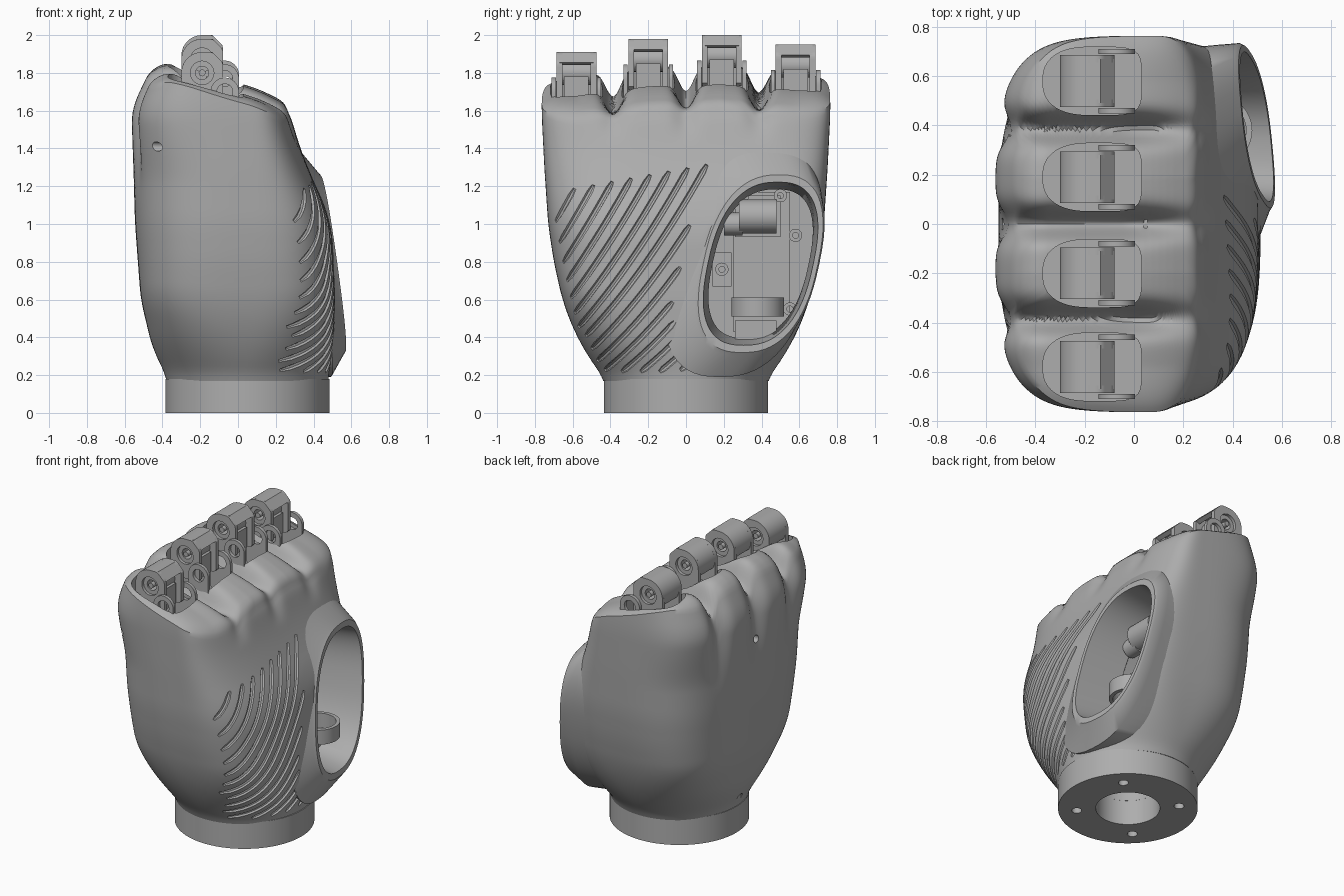
import bpy, bmesh, math
from mathutils import Vector
from mathutils.bvhtree import BVHTree

if "Cube" in bpy.data.objects:
    bpy.data.objects.remove(bpy.data.objects["Cube"], do_unlink=True)

grey = bpy.data.materials.new("matte_grey")
grey.use_nodes = True
grey.diffuse_color = (0.42, 0.42, 0.42, 1)
grey.node_tree.nodes["Principled BSDF"].inputs["Base Color"].default_value = grey.diffuse_color
made = []


# ---------- helpers ----------
def build(name, parts):
    """Make one object from lofted parts: (loops, closed)."""
    bm = bmesh.new()
    for loops, closed in parts:
        rows = [[bm.verts.new(p) for p in loop] for loop in loops]
        for r, s in zip(rows, rows[1:] + (rows[:1] if closed else [])):
            for i in range(len(r)):
                j = (i + 1) % len(r)
                bm.faces.new((r[i], r[j], s[j], s[i]))
        if not closed:
            bm.faces.new(rows[0][::-1])
            bm.faces.new(rows[-1])
    bmesh.ops.recalc_face_normals(bm, faces=bm.faces)
    mesh = bpy.data.meshes.new(name)
    bm.to_mesh(mesh)
    bm.free()
    mesh.materials.append(grey)
    ob = bpy.data.objects.new(name, mesh)
    bpy.context.collection.objects.link(ob)
    made.append(ob)
    return ob


def circ(axis, c, r, n=32):
    out = []
    for i in range(n):
        u, v = r * math.cos(math.tau * i / n), r * math.sin(math.tau * i / n)
        d = {"x": (0, u, v), "y": (u, 0, v), "z": (u, v, 0)}[axis]
        out.append(Vector(c) + Vector(d))
    return out


def rod(axis, c, r, length, n=32, bore=0):
    d = Vector([length / 2 if a == axis else 0 for a in "xyz"])
    lo, hi = Vector(c) - d, Vector(c) + d
    if bore:
        return [circ(axis, lo, r, n), circ(axis, hi, r, n),
                circ(axis, hi, bore, n), circ(axis, lo, bore, n)], True
    return [circ(axis, lo, r, n), circ(axis, hi, r, n)], False


def box(c, s):
    x, y, z = c
    a, b, h = (v / 2 for v in s)
    return [[(x - a, y - b, k), (x + a, y - b, k), (x + a, y + b, k), (x - a, y + b, k)]
            for k in (z - h, z + h)], False


def interp(table, v):
    if v <= table[0][0]:
        return table[0][1]
    for (a, p), (b, q) in zip(table, table[1:]):
        if v <= b:
            return p + (q - p) * (v - a) / (b - a)
    return table[-1][1]


def soft(table, v):
    return sum(interp(table, v + d * .03) for d in range(-2, 3)) / 5


def smooth(lo, hi, v):
    t = min(1, max(0, (v - lo) / (hi - lo)))
    return t * t * (3 - 2 * t)


def cut(ob, parts):
    tool = build("cutter", parts)
    made.remove(tool)
    tool.hide_render = True
    mod = ob.modifiers.new("cut", "BOOLEAN")
    mod.operation, mod.solver, mod.object = "DIFFERENCE", "EXACT", tool
    deps = bpy.context.evaluated_depsgraph_get()
    mesh = bpy.data.meshes.new_from_object(ob.evaluated_get(deps))
    ob.modifiers.clear()
    if len(mesh.polygons) >= len(ob.data.polygons) * 0.5:
        ob.data = mesh
    bpy.data.objects.remove(tool, do_unlink=True)


# ---------- palm shell ----------
X0, Z0 = 0.05, 0.17
BACK = [(.17, -.37), (.35, -.455), (.6, -.515), (1, -.545), (1.6, -.565), (1.75, -.5), (1.9, -.42)]
FRONT = [(.17, .475), (.35, .505), (.6, .515), (.95, .5), (1.1, .46), (1.25, .39), (1.4, .33), (1.6, .27), (1.75, .15)]
HALF = [(.17, .425), (.3, .52), (.45, .6), (.6, .655), (.8, .7), (1, .73), (1.3, .75), (1.6, .765), (1.8, .76)]
CROWN = [(-.5, 1.77), (-.42, 1.83), (-.3, 1.81), (-.05, 1.73), (.1, 1.69), (.28, 1.6), (.4, 1.5)]
FINGERS = [(-.58, -.03, 1.91), (-.2, .02, 1.98), (.19, .03, 2.0), (.58, 0, 1.95)]
VALLEYS = (-.385, 0, .385)


def valley(y, width):
    return max(math.exp(-((y - g) / width) ** 2) for g in VALLEYS)


def rim_x(y, z):
    return .495 - .12 * (z - .8) - .09 * (y - .42)


def section(z, ang):
    c, s = math.cos(ang), math.sin(ang)
    a = soft(FRONT, z) - X0 if c > 0 else X0 - soft(BACK, z)
    n = 2 + smooth(.17, .7, z) * (2.3 if c > 0 and s > 0 else 1.2)
    n += .8 * smooth(1.2, 1.6, z) * smooth(0, .5, -c)
    r = (abs(c / a) ** n + abs(s / soft(HALF, z)) ** n) ** (-1 / n)
    x, y = X0 + r * c, r * s
    if c < 0:
        x += .07 * valley(y, .075) * smooth(1.1, 1.75, z) * min(1, -c * 2)
    else:
        x -= .04 * valley(y, .06) * smooth(1.4, 1.65, z) * min(1, c * 2)
    if y > 0:
        x = min(x, rim_x(y, z) - .01)
    return x, y


def crown(x, y, k):
    lift = interp([f[:2] for f in FINGERS], y)
    depth = .14 - .1 * smooth(-.05, .28, x)
    return soft(CROWN, x) + lift - depth * valley(y, .055) - .04 * k ** 14


N, RINGS, CAP = 240, 60, 44
angles = [math.tau * i / N for i in range(N)]
tops = []
for ang in angles:
    z = 1.7
    for _ in range(8):
        z = crown(*section(z, ang), 1)
    tops.append(z)
loops = []
for j in range(RINGS + 1):
    zs = [Z0 + j / RINGS * (t - Z0) for t in tops]
    loops.append([(*section(z, a), z) for z, a in zip(zs, angles)])
edge = loops[-1]
for j in range(1, CAP):
    k = 1 - j / CAP
    pts = [(X0 + (p[0] - X0) * k, p[1] * k) for p in edge]
    loops.append([(x, y, crown(x, y, k)) for x, y in pts])
palm = build("palm_shell", [(loops, False)])
bm = bmesh.new()
bm.from_mesh(palm.data)
skin = BVHTree.FromBMesh(bm)
bm.free()


# ---------- thumb opening, finger sockets, wrist bore, screw holes ----------
def egg(scale, xfun, shift=0):
    out = []
    for i in range(64):
        c, s = math.cos(math.tau * i / 64), math.sin(math.tau * i / 64)
        c, s = (math.copysign(abs(v) ** .8, v) for v in (c, s))
        y = .395 - shift + scale * (.31 * c + .1 * s)
        z = .79 + scale * .48 * s
        out.append((xfun(y, z), y, z))
    return out


def socket(y):
    shape = []
    for a in angles[::4]:
        c, s = math.cos(a), math.sin(a)
        n = 2.5 if c < 0 else 5
        r = (abs(c / .2) ** n + abs(s / .138) ** n) ** (-1 / n)
        shape.append((-.17 + r * c, y + r * s))
    return [[(*p, z) for p in shape] for z in (1.5, 2.1)], False


pockets = [([egg(.98, lambda y, z: .9), egg(.82, lambda y, z: .02)], False),
           rod("z", (X0, 0, .2), .2, .26)]
pockets += [socket(f[0]) for f in FINGERS]
pockets += [rod("x", (-.5, y, z), .025, .2, 16) for y, z in ((0, 1.37), (-.65, 1.41), (0, .25))]
cut(palm, pockets)

# ---------- curved grip grooves ----------
inner_ends = (.02, -.03, -.07, -.06, 0, .06, .09)
grooves = []
for i in range(16):
    y0, z0 = -.69 + .1 * i, 1.17 + .018 * min(i, 8)
    y = y0 if i < 9 else inner_ends[i - 9]
    path = []
    while True:
        s = y0 - y
        z = z0 - 1.8 * s + .6 * s * s
        hit, normal, _, _ = skin.ray_cast(Vector((2, y, z)), Vector((-1, 0, 0)))
        if hit is None or abs(y) > .96 * interp(HALF, z) or z < .21:
            break
        path.append((hit, normal))
        y -= .02
    if len(path) < 3:
        continue
    tube = []
    for k, (p, nrm) in enumerate(path):
        t = (path[min(k + 1, len(path) - 1)][0] - path[max(k - 1, 0)][0]).normalized()
        side = nrm.cross(t).normalized()
        up = t.cross(side)
        r = .009 if k in (0, len(path) - 1) else .016
        tube.append([p + r * (math.cos(math.tau * m / 8) * side + math.sin(math.tau * m / 8) * up)
                     for m in range(8)])
    grooves.append((tube, False))
cut(palm, grooves)

# ---------- thumb rim, flared into the palm ----------
build("thumb_rim", [([egg(.82, lambda y, z: rim_x(y, z) - .3), egg(.9, rim_x),
                      egg(.98, rim_x), egg(1.02, lambda y, z: rim_x(y, z) - .015, .005),
                      egg(1.25, lambda y, z: rim_x(y, z) - .1, .09),
                      egg(1.15, lambda y, z: rim_x(y, z) - .45, .09)], True)])

# ---------- thumb drive inside the opening ----------
build("drive_plate", [box((.05, .4, .8), (.06, .3, .74))])
build("thumb_motor", [rod("y", (.2, .38, 1.04), .09, .2), rod("y", (.2, .25, 1.0), .06, .1),
                      box((.1, .38, 1.04), (.1, .24, .22))])
build("thumb_ring", [rod("z", (.34, .38, .56), .14, .1, 48, .115)])
build("gear_box", [box((.2, .37, .42), (.24, .22, .14)), box((.16, .38, .56), (.16, .26, .1))])
build("mounting_tab", [box((.12, .19, .76), (.1, .1, .18))])
build("screw_bosses", [rod("x", (.12, y, z), .035, .14, 20, .016)
                       for y, z in ((.19, .76), (.58, .94), (.55, .55), (.3, 1.15), (.5, 1.15))])

# ---------- wrist collar ----------
collar = build("wrist_collar", [rod("z", (X0, 0, .09), .435, .18, 96, .2)])
cut(collar, [rod("z", (X0 + .32 * math.cos(a), .32 * math.sin(a), 0), .032, .16, 16)
             for a in (math.pi * (k / 2 + .25) for k in range(4))])


# ---------- knuckles ----------
def plate(cx, cz, y, thick, R, stem, hole, square_front):
    def loop(yy, radius):
        out = []
        for i in range(48):
            c, s = math.cos(math.tau * i / 48), math.sin(math.tau * i / 48)
            r = radius or R
            if not radius and s < -1e-6:
                r = min(R / max(abs(c), 1e-6), stem / abs(s))
            elif not radius and square_front and c > 0:
                r = R * min(1 / max(c, 1e-6), 1 / max(s, 1e-6), 1.5 / (c + s))
            out.append((cx + r * c, yy, cz + r * s))
        return out
    a, b = y - thick / 2, y + thick / 2
    return [loop(a, 0), loop(b, 0), loop(b, hole), loop(a, hole)], True


def hood(cx, cz, y, R, half):
    arc = [math.radians(a) for a in range(90, 211, 8)]
    q = R - .028
    line = [(R, R * .5), (R * .5, R)] + [(R * math.cos(a), R * math.sin(a)) for a in arc]
    line += [(q * math.cos(a), q * math.sin(a)) for a in arc[::-1]] + [(q * .5, q), (q, q * .5)]
    return [[(cx + u, yy, cz + v) for u, v in line] for yy in (y - half, y + half)], False


for label, (y, _, top) in zip(("first", "second", "third", "fourth"), FINGERS):
    cx, cz, R = -.19, top - .11, .11
    cheeks = [plate(cx, cz, y + s * .09, .03, R, .16, .062, True) for s in (-1, 1)]
    build(label + "_knuckle", cheeks + [hood(cx, cz, y, R, .09),
                                        box((cx + .05, y, cz - .09), (.06, .13, .14))])
    build(label + "_hinge_pin", [rod("y", (cx, y, cz), .064, .17, 32, .035),
                                 rod("y", (cx, y, cz), .018, .19, 16)])
    build(label + "_hinge_ears", [plate(-.07, cz - .1, y + s * .12, .022, .075, .2, .042, False)
                                  for s in (-1, 1)])

# ---------- shading ----------
bpy.ops.object.select_all(action="DESELECT")
for ob in made:
    ob.select_set(True)
bpy.context.view_layer.objects.active = palm
bpy.ops.object.shade_smooth_by_angle(angle=math.radians(35))
